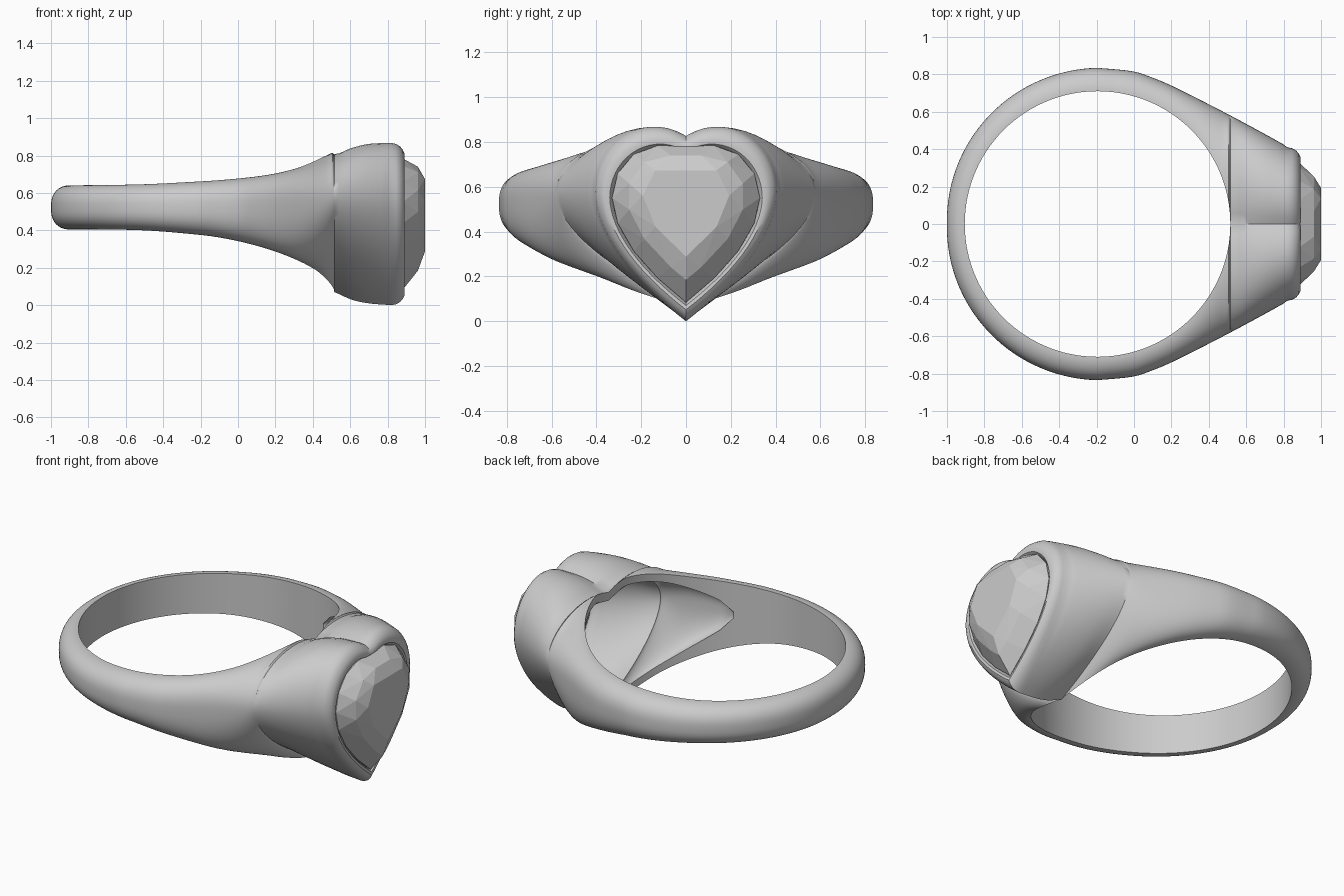
import bpy, bmesh, math
from math import sin, cos, pi

if "Cube" in bpy.data.objects:
    bpy.data.objects.remove(bpy.data.objects["Cube"])

CX, RI, N = -0.195, 0.71, 32      # finger hole centre, radius, points per section


def curve(table, u):
    """Smooth interpolation through (key, value) pairs."""
    if u <= table[0][0]:
        return table[0][1]
    if u >= table[-1][0]:
        return table[-1][1]
    i = max(k for k in range(len(table) - 1) if table[k][0] <= u)

    def slope(k):
        a, b = table[max(k - 1, 0)], table[min(k + 1, len(table) - 1)]
        return (b[1] - a[1]) / (b[0] - a[0])
    (x0, y0), (x1, y1) = table[i], table[i + 1]
    h = x1 - x0
    t = (u - x0) / h
    return ((2*t**3 - 3*t*t + 1) * y0 + (t**3 - 2*t*t + t) * h * slope(i)
            + (3*t*t - 2*t**3) * y1 + (t**3 - t*t) * h * slope(i + 1))


# Stations: u = -30..0 is the heart head, u = 0..180 is the angle round the finger
WIDTH = [(-.195, .835), (0, .815), (.1, .782), (.2, .74), (.4, .64), (.6, .535), (.8, .425), (.82, .41)]
TOP = [(-30, .827), (-18, .822), (-9, .803), (0, .775), (10, .81), (20, .80), (30, .775),
       (45, .73), (60, .697), (75, .676), (90, .662), (120, .645), (180, .64)]
BOTTOM = [(-30, 0), (-18, .01), (-9, .03), (0, .07), (10, .10), (20, .14), (30, .185),
          (45, .245), (60, .30), (75, .345), (90, .375), (120, .402), (180, .405)]
MIDDLE = [(-30, .58), (0, .575), (45, .545), (90, .525), (180, .522)]
CAVITY_DEPTH = [(-30, .78), (0, .85), (30, .72), (45, .6), (58, .35), (63, 0), (180, 0)]
CAVITY_HEIGHT = [(-30, .78), (0, .86), (30, .84), (45, .7), (58, .4), (63, .1), (180, .1)]


def heart(v, upper):
    """Half-heart height above / below its widest line, v = 0 centre to 1 side."""
    if upper:
        return .29 * math.sqrt(max(0, 1 - ((v - .34) / .66) ** 2))
    return .58 * max(0, 1 - v) ** .55


def section(u):
    """Outer and inner outline of the half ring at station u."""
    a = math.radians(u)
    if u <= 0:
        x, yi = CX + RI - u / 30 * .305, 0
    elif u <= 90:
        x, yi = CX + RI * cos(a), RI * sin(a)
    else:
        x, yi = CX, RI
    w = curve(WIDTH, x) if u <= 90 else .835 - .03 * (u - 90) / 90
    hi, lo, zm = curve(TOP, u), curve(BOTTOM, u), curve(MIDDLE, u)
    kd = max(0, curve(CAVITY_DEPTH, u)) if u < 63 else 0
    kz = curve(CAVITY_HEIGHT, u) if u < 63 else .1
    t = min(max((u - 5) / 50, 0), 1)
    blend = t * t * (3 - 2 * t)

    def place(r, z):
        if u <= 90:
            return (x, r, z)
        return (CX + r * cos(a), r * sin(a) if u < 180 else 0, z)
    outer, inner, zc = [], [], (hi + lo) / 2
    for j in range(N + 1):
        s = j / N
        upper = s < .5
        y = yi + (w - yi) * sin(pi * s)
        if j == N:
            y = yi
        shape = heart(y / w, upper) / heart(yi / w, upper)
        band = abs(cos(pi * s)) ** .78
        z = zm + ((hi if upper else lo) - zm) * (shape * (1 - blend) + band * blend)
        outer.append(place(y, z))
        inner.append(place(yi + (y - yi) * kd, zc + (z - zc) * kz))
    return outer, inner


def make_object(bm, name):
    bmesh.ops.recalc_face_normals(bm, faces=bm.faces)
    mesh = bpy.data.meshes.new(name)
    bm.to_mesh(mesh)
    bm.free()
    ob = bpy.data.objects.new(name, mesh)
    bpy.context.collection.objects.link(ob)
    return ob


# Ring body: half shank and hollow head lofted as one skin, then mirrored
bm = bmesh.new()
stations = [-30 + 2.5 * i for i in range(12)] + [3 * i for i in range(61)]
rows = []
for u in stations:
    o, i = section(u)
    rows.append([[bm.verts.new(p) for p in o], [bm.verts.new(p) for p in i]])


def skin(a, b):
    for j in range(N):
        bm.faces.new((a[j], a[j + 1], b[j + 1], b[j]))


for k in range(len(rows) - 1):
    (o0, i0), (o1, i1) = rows[k], rows[k + 1]
    skin(o0, o1)
    skin(i0, i1)
    if stations[k + 1] > 0:           # flat lands beside the hollow
        for j in (0, N):
            bm.faces.new((o0[j], o1[j], i1[j], i0[j]))

# Rounded bezel rolling from the heart edge in to the stone
rim = section(-30)[0]
zc = (rim[0][2] + rim[-1][2]) / 2
last = rows[0][0]
for x, s in [(.845, .988), (.866, .96), (.881, .92), (.89, .875), (.888, .83), (.87, .795), (.84, .78)]:
    row = [bm.verts.new((x, p[1] * s, zc + (p[2] - zc) * s)) for p in rim]
    skin(last, row)
    last = row
skin(last, rows[0][1])

ring = make_object(bm, "signet_ring_body")
mirror = ring.modifiers.new("Mirror", 'MIRROR')
mirror.use_axis = (False, True, False)
mirror.merge_threshold = .0005
bpy.context.view_layer.objects.active = ring
ring.select_set(True)
bpy.ops.object.modifier_apply(modifier="Mirror")
bm = bmesh.new()
bm.from_mesh(ring.data)
bmesh.ops.recalc_face_normals(bm, faces=bm.faces)
bm.to_mesh(ring.data)
bm.free()
bpy.ops.object.shade_smooth_by_angle(angle=math.radians(38))

# Faceted heart stone: pavilion, girdle, crown and table rings hulled together
bm = bmesh.new()
for x, s, zc, count, shift in [(.77, .35, .44, 6, 0), (.85, .79, .43, 8, 0), (.882, .805, .43, 8, 0),
                               (.962, .64, .46, 6, .5), (1.0, .47, .49, 4, 0)]:
    for i in range(count + 1):
        t = min((i + shift) / count, 1)
        y = sin(pi * t) * .41
        z = .58 + (heart(y / .41, True) if t < .5 else -heart(y / .41, False))
        for side in (1, -1):
            bm.verts.new((x, side * y * s, zc + (z - .43) * s))
bmesh.ops.remove_doubles(bm, verts=bm.verts, dist=.001)
bmesh.ops.convex_hull(bm, input=bm.verts)
bmesh.ops.delete(bm, geom=[v for v in bm.verts if not v.link_faces], context='VERTS')
bmesh.ops.dissolve_limit(bm, angle_limit=math.radians(2), verts=bm.verts, edges=bm.edges)
make_object(bm, "heart_stone")
